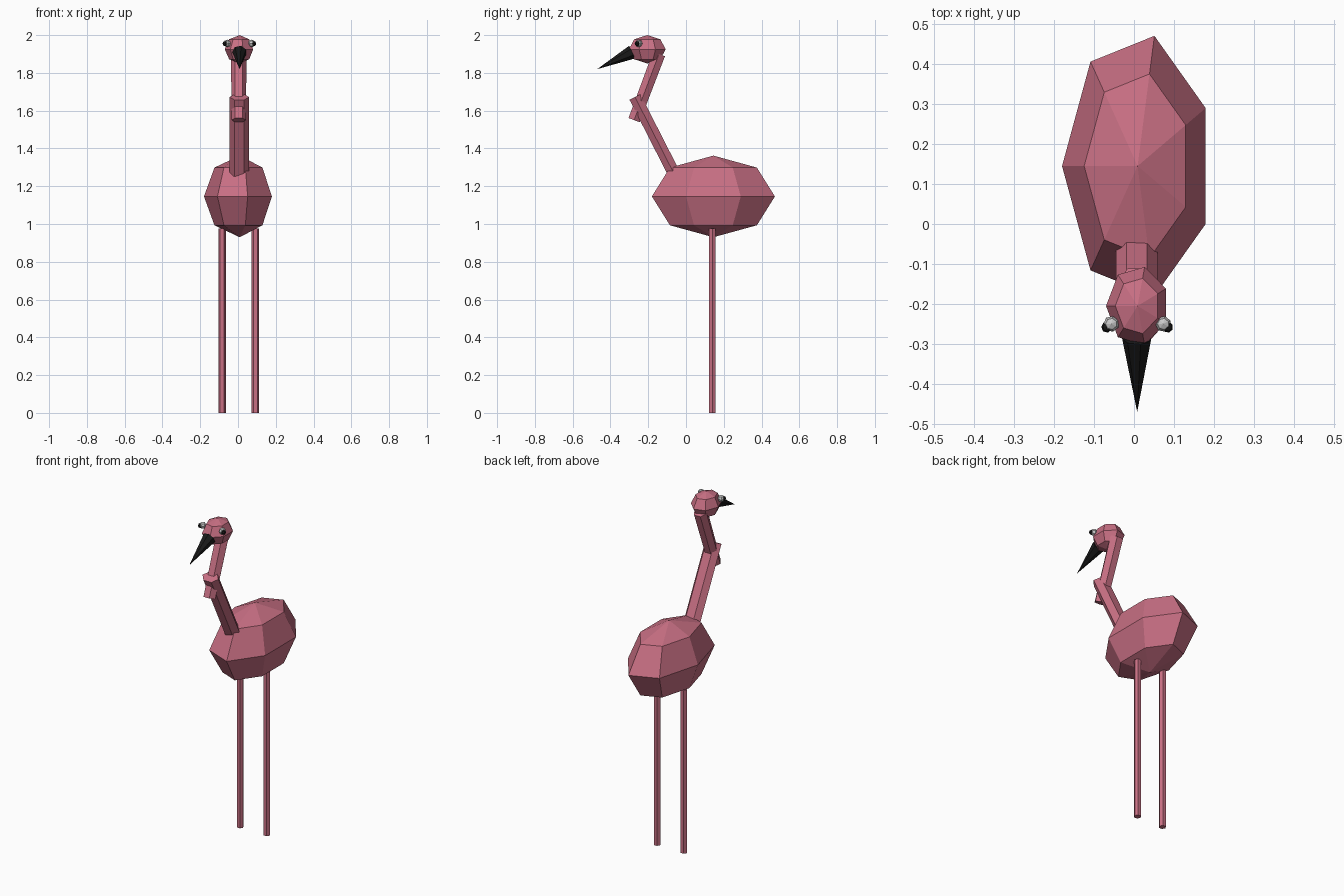
import bpy, bmesh, math
from mathutils import Vector

if "Cube" in bpy.data.objects:
    bpy.data.objects.remove(bpy.data.objects["Cube"], do_unlink=True)


def material(name, color):
    mat = bpy.data.materials.new(name)
    mat.use_nodes = True
    mat.diffuse_color = (*color, 1)
    mat.node_tree.nodes["Principled BSDF"].inputs["Base Color"].default_value = (*color, 1)
    return mat


pink = material("dusty pink", (0.58, 0.16, 0.23))
black = material("beak black", (0.01, 0.01, 0.01))
grey = material("eye grey", (0.6, 0.6, 0.6))


def loft(name, rings, sides, mat):
    """Skin rings given as (centre, x axis, y axis); zero axes make a tip."""
    bm = bmesh.new()
    loops = []
    for centre, u, v in rings:
        loop = []
        for i in range(sides):
            a = math.pi + math.tau * i / sides
            loop.append(bm.verts.new(centre + u * math.cos(a) + v * math.sin(a)))
        loops.append(loop)
    for low, high in zip(loops, loops[1:]):
        for i in range(sides):
            j = (i + 1) % sides
            bm.faces.new((low[i], low[j], high[j], high[i]))
    for loop, ring in ((loops[0], rings[0]), (loops[-1], rings[-1])):
        if ring[1].length > 0.001:
            bm.faces.new(loop)
    bmesh.ops.remove_doubles(bm, verts=bm.verts, dist=0.0005)
    bmesh.ops.recalc_face_normals(bm, faces=bm.faces)
    mesh = bpy.data.meshes.new(name)
    bm.to_mesh(mesh)
    bm.free()
    mesh.materials.append(mat)
    obj = bpy.data.objects.new(name, mesh)
    bpy.context.collection.objects.link(obj)
    return obj


def ball(name, centre, radii, mat, sides=7, levels=4):
    rx, ry, rz = radii
    rings = []
    for k in range(levels + 1):
        t = math.pi * k / levels
        s = math.sin(t)
        rings.append((Vector(centre) - Vector((0, 0, rz * math.cos(t))),
                      Vector((rx * s, 0, 0)), Vector((0, ry * s, 0))))
    return loft(name, rings, sides, mat)


def tube(name, start, end, r_start, r_end, mat, sides=6, depth=1.0):
    start, end = Vector(start), Vector(end)
    across = Vector((1, 0, 0))
    up = (end - start).normalized().cross(across) * depth
    return loft(name, [(start, across * r_start, up * r_start),
                       (end, across * r_end, up * r_end)], sides, mat)


# Body and head
ball("body", (0.009, 0.145, 1.146), (0.189, 0.334, 0.216), pink)
ball("head", (0.009, -0.205, 1.925), (0.079, 0.1, 0.075), pink)

# Two straight neck sections that cross at the bend
tube("lower_neck", (0.007, -0.06, 1.26), (0.007, -0.27, 1.672), 0.052, 0.052, pink, depth=0.72)
tube("upper_neck", (0.004, -0.275, 1.55), (0.004, -0.143, 1.9), 0.038, 0.041, pink, depth=0.95)

# Beak
tube("beak", (0.008, -0.285, 1.91), (0.008, -0.47, 1.82), 0.038, 0, black, sides=7)

# Legs, eyes and pupils on both sides
for side, s in (("left", 1), ("right", -1)):
    x = 0.004 + s * 0.088
    tube(side + "_leg", (x, 0.14, 0), (x, 0.14, 0.975), 0.02, 0.02, pink)
    ball(side + "_eye", (0.008 + s * 0.065, -0.25, 1.956), (0.02, 0.02, 0.02), grey)
    ball(side + "_pupil", (0.008 + s * 0.076, -0.258, 1.955), (0.014, 0.014, 0.014), black)
